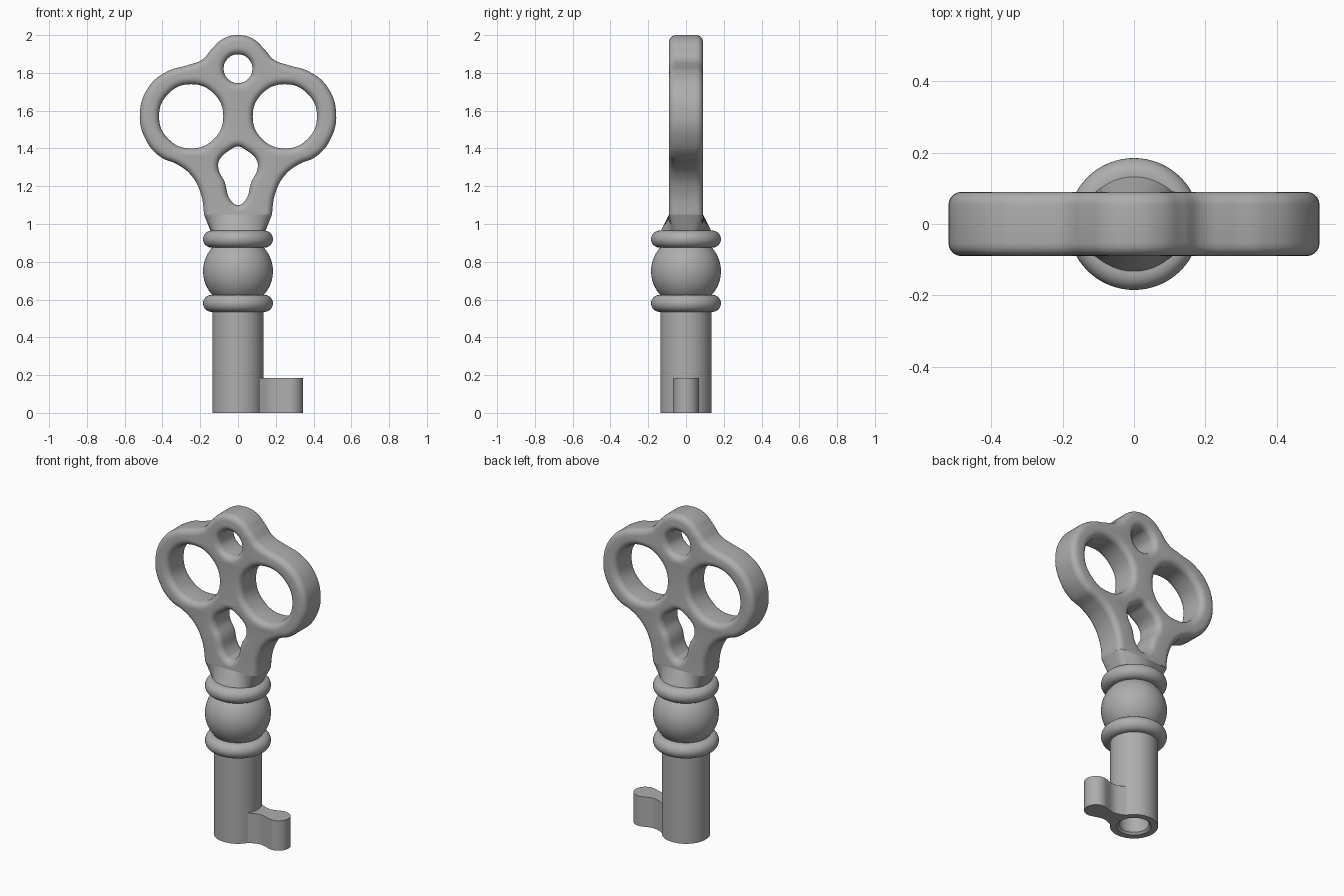
import bpy, bmesh, math
from math import cos, sin, pi

cube = bpy.data.objects.get("Cube")
if cube:
    bpy.data.objects.remove(cube, do_unlink=True)

steel = bpy.data.materials.new("grey metal")
steel.use_nodes = True
GREY = (0.42, 0.42, 0.42, 1)
steel.diffuse_color = GREY
steel.node_tree.nodes["Principled BSDF"].inputs["Base Color"].default_value = GREY


def finish(bm, name, angle=40):
    """Turn a bmesh into a shaded object."""
    bmesh.ops.recalc_face_normals(bm, faces=bm.faces)
    mesh = bpy.data.meshes.new(name)
    bm.to_mesh(mesh)
    bm.free()
    mesh.materials.append(steel)
    ob = bpy.data.objects.new(name, mesh)
    bpy.context.collection.objects.link(ob)
    bpy.ops.object.select_all(action='DESELECT')
    ob.select_set(True)
    bpy.context.view_layer.objects.active = ob
    bpy.ops.object.shade_smooth_by_angle(angle=math.radians(angle))
    return ob


def loft(bm, rings):
    """Skin a list of equally long closed rings of points."""
    loops = [[bm.verts.new(p) for p in ring] for ring in rings]
    for a, b in zip(loops, loops[1:]):
        for i in range(len(a)):
            j = (i + 1) % len(a)
            bm.faces.new((a[i], a[j], b[j], b[i]))
    return loops


def lathe(name, profile, n=64):
    """Revolve (radius, z) points about the z axis."""
    bm = bmesh.new()
    rings = [[(r * cos(2 * pi * i / n), r * sin(2 * pi * i / n), z) for i in range(n)]
             for r, z in profile]
    loops = loft(bm, rings)
    for end in (loops[0], loops[-1]):
        bm.faces.new(end)
    return finish(bm, name)


def arc(cr, cz, r, start, end, n):
    return [(cr + r * cos(math.radians(start + (end - start) * i / n)),
             cz + r * sin(math.radians(start + (end - start) * i / n))) for i in range(n + 1)]


def mirrored(half):
    """Close a half outline whose points run from top to bottom."""
    return half + [(-x, z) for x, z in reversed(half) if x > 0]


def add_spline(curve, pts):
    sp = curve.splines.new('BEZIER')
    sp.bezier_points.add(len(pts) - 1)
    for bp, (x, z) in zip(sp.bezier_points, pts):
        bp.co = (x, z, 0)
        bp.handle_left_type = bp.handle_right_type = 'AUTO'
    sp.use_cyclic_u = True
    sp.resolution_u = 8


# Pierced bow: a filled outline with four holes and rounded edges
ROUND, HALF_THICK, NECK_Z = 0.036, 0.09, 1.05
outline = mirrored([(0, 2), (0.08, 1.98), (0.14, 1.925), (0.19, 1.87), (0.27, 1.84),
                    (0.37, 1.81), (0.47, 1.73), (0.52, 1.58), (0.485, 1.44), (0.41, 1.355),
                    (0.32, 1.315), (0.25, 1.26), (0.2, 1.17), (0.18, 1.05), (0.18, 0.95)])
kite = mirrored([(0, 1.41), (0.045, 1.39), (0.1, 1.335), (0.103, 1.29),
                 (0.07, 1.22), (0.042, 1.13), (0, 1.1)])
curve = bpy.data.curves.new("bow_outline", 'CURVE')
curve.dimensions = '2D'
curve.fill_mode = 'BOTH'
add_spline(curve, outline)
add_spline(curve, kite)
for x, z, r in ((0.248, 1.57, 0.17), (-0.248, 1.57, 0.17), (0, 1.822, 0.076)):
    add_spline(curve, arc(x, z, r, 0, 315, 7))
curve.bevel_depth = ROUND
curve.bevel_resolution = 4
curve.extrude = HALF_THICK - ROUND
curve.offset = -ROUND
helper = bpy.data.objects.new("bow_outline", curve)
bpy.context.collection.objects.link(helper)
bow_mesh = bpy.data.meshes.new_from_object(
    helper.evaluated_get(bpy.context.evaluated_depsgraph_get()))
bpy.data.objects.remove(helper, do_unlink=True)
bm = bmesh.new()
bm.from_mesh(bow_mesh)
bpy.data.meshes.remove(bow_mesh)
for v in bm.verts:
    x, z, d = v.co
    v.co = (x, -d, z)
for f in bm.faces:
    f.material_index = 0
bmesh.ops.remove_doubles(bm, verts=bm.verts, dist=0.0002)
bmesh.ops.bisect_plane(bm, geom=bm.verts[:] + bm.edges[:] + bm.faces[:],
                       plane_co=(0, 0, NECK_Z), plane_no=(0, 0, 1), clear_inner=True)
finish(bm, "bow")

# Neck: blends the bow's rounded rectangle into a round foot
bm = bmesh.new()
top, foot = [], []
for i in range(96):
    a = 2 * pi * i / 96
    c, s = cos(a), sin(a)
    r = ((abs(c) / 0.18) ** 8 + (abs(s) / HALF_THICK) ** 8) ** (-1 / 8)
    top.append((r * c, r * s, NECK_Z))
    foot.append((0.14 * c, 0.14 * s, 0.95))
for loop in loft(bm, [top, foot]):
    bm.faces.new(loop)
finish(bm, "neck")

# Turned collar: two rings around a ball
for name, z in (("upper_ring", 0.92), ("lower_ring", 0.58)):
    lathe(name, [(0.08, z - 0.045)] + arc(0.14, z, 0.045, -90, 90, 16) + [(0.08, z + 0.045)])
lathe("ball", arc(0, 0.75, 0.185, -60, 60, 24))

# Hollow shaft with an eased bore mouth
lathe("shaft", [(0.085, 0.45), (0.085, 0.012), (0.097, 0), (0.135, 0), (0.135, 0.58)])

# Bit: waisted plate with a rounded tip
half = [(0.1, 0.076), (0.12, 0.068), (0.145, 0.055), (0.17, 0.047), (0.195, 0.045),
        (0.22, 0.051), (0.245, 0.06)] + arc(0.278, 0, 0.067, 105, 0, 12)
plan = half + [(x, -y) for x, y in reversed(half[:-1])]
bm = bmesh.new()
for loop in loft(bm, [[(x, y, z) for x, y in plan] for z in (0, 0.185)]):
    bm.faces.new(loop)
finish(bm, "bit")
